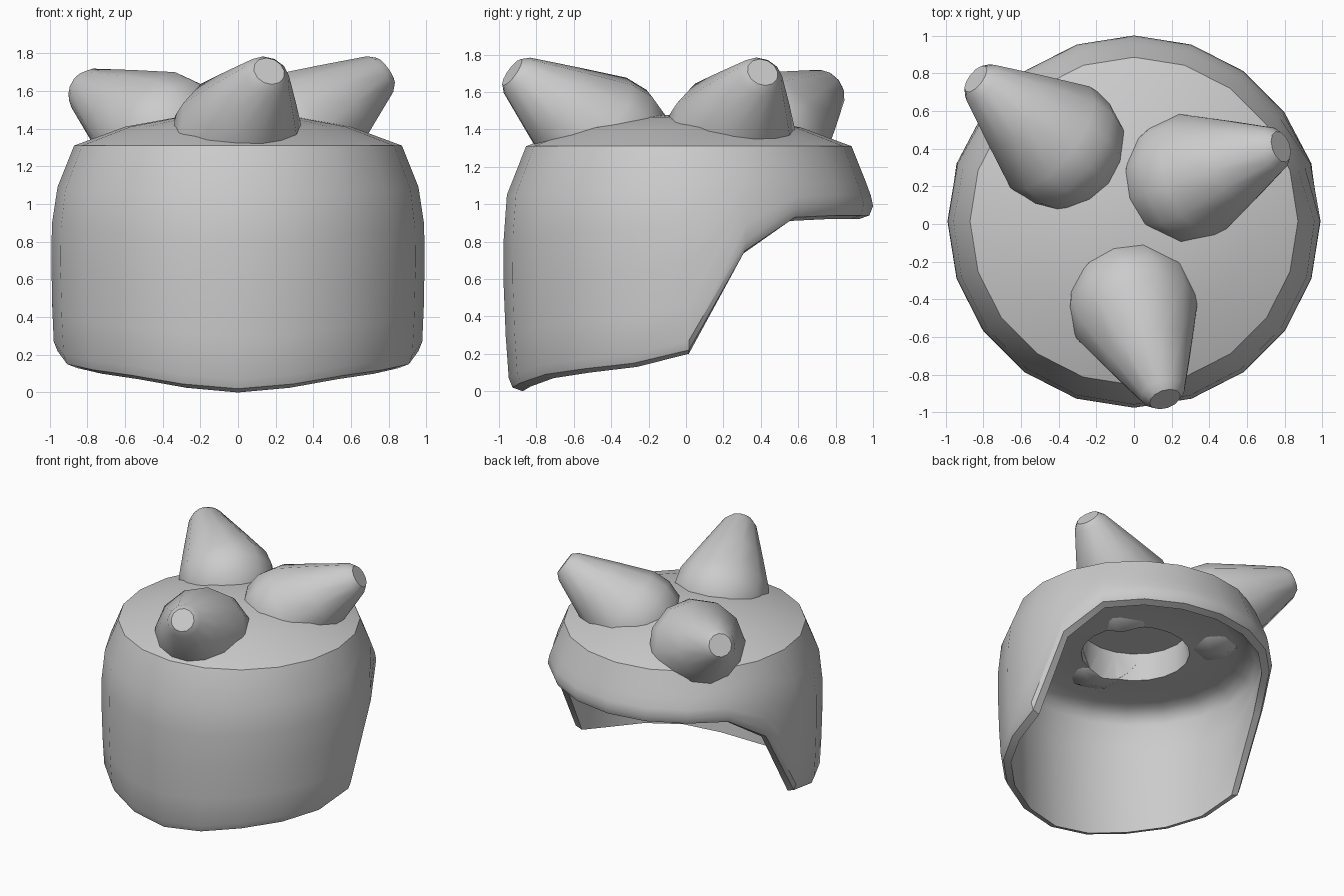
import bpy, bmesh, math
from mathutils import Vector

if "Cube" in bpy.data.objects:
    bpy.data.objects.remove(bpy.data.objects["Cube"])

N = 20      # sides of the helmet
CY = 0.015  # helmet axis offset in y


def finish(bm, name):
    bmesh.ops.remove_doubles(bm, verts=bm.verts, dist=1e-4)
    bmesh.ops.recalc_face_normals(bm, faces=bm.faces)
    me = bpy.data.meshes.new(name)
    bm.to_mesh(me)
    bm.free()
    ob = bpy.data.objects.new(name, me)
    bpy.context.collection.objects.link(ob)
    return ob


def smooth(ob, angle):
    bpy.ops.object.select_all(action='DESELECT')
    ob.select_set(True)
    bpy.context.view_layer.objects.active = ob
    bpy.ops.object.shade_smooth_by_angle(angle=math.radians(angle))


def bridge(bm, rings):
    for a, b in zip(rings, rings[1:]):
        n = len(a)
        for i in range(n):
            j = (i + 1) % n
            bm.faces.new((a[i], a[j], b[j], b[i]))


def wall_radius(z):
    pts = [(-0.1, 0.94), (0.06, 0.962), (0.25, 0.977), (0.55, 0.99), (0.8, 0.99),
           (1.0, 0.985), (1.06, 0.97), (1.31, 0.87)]
    for (z0, r0), (z1, r1) in zip(pts, pts[1:]):
        if z <= z1:
            return r0 + (r1 - r0) * (z - z0) / (z1 - z0)
    return pts[-1][1]


# Helmet shell: crown, outer wall, rim, inner wall and recessed ceiling in one loop
low_half = [0.92, 0.92, 0.92, 0.91, 0.73, 0.20, 0.13, 0.10, 0.07, 0.025, 0.0]
bm = bmesh.new()
columns = []
for k in range(N):
    low = low_half[min(k, N - k)]
    edge = low + 0.07
    col = [(0.3, 1.465), (0.6, 1.41)]
    for t in (0, 0.21, 0.4, 0.6, 0.82, 1):
        z = 1.31 + (edge - 1.31) * t
        col.append((wall_radius(z), z))
    r = wall_radius(edge)
    col += [(r - 0.02, low + 0.02), (r - 0.075, low)]
    for t in (0.35, 0.75):
        z = low + (0.95 - low) * t
        col.append((wall_radius(z) - 0.075, z))
    col += [(0.895, 0.955), (0.865, 1.01), (0.81, 1.045), (0.73, 1.06), (0.39, 1.04), (0.39, 1.26)]
    a = 2 * math.pi * k / N
    columns.append([bm.verts.new((r * math.sin(a), r * math.cos(a) + CY, z)) for r, z in col])
rings = [list(ring) for ring in zip(*columns)]
bridge(bm, rings)
apex = bm.verts.new((0, CY, 1.485))
for i in range(N):
    bm.faces.new((apex, rings[0][i], rings[0][(i + 1) % N]))
bm.faces.new(rings[-1])
smooth(finish(bm, "helmet_shell"), 35)

# Cutter that clears the ceiling recess of horn roots
bm = bmesh.new()
rings = [[bm.verts.new((0.388 * math.sin(2 * math.pi * i / N),
                        0.388 * math.cos(2 * math.pi * i / N) + CY, z)) for i in range(N)]
         for z in (0.7, 1.262)]
bridge(bm, rings)
bm.faces.new(rings[0])
bm.faces.new(rings[1])
cutter = finish(bm, "recess_cutter")
cutter.hide_render = True
cutter.hide_set(True)

# Horns: blunt tapered cones with a rounded root sunk into the crown
profile = [(0.0, 0.085), (0.04, 0.122), (0.30, 0.235), (0.55, 0.34), (0.68, 0.35),
           (0.80, 0.31), (0.91, 0.21), (0.97, 0.09)]


def horn(name, tip, root, sides=12):
    tip, root = Vector(tip), Vector(root)
    axis = (root - tip).normalized()
    u = axis.cross(Vector((0, 0, 1))).normalized()
    v = axis.cross(u)
    bm = bmesh.new()
    rings = []
    for s, r in profile:
        rings.append([bm.verts.new(tip + axis * s + r * (u * math.cos(2 * math.pi * i / sides)
                                                         + v * math.sin(2 * math.pi * i / sides)))
                      for i in range(sides)])
    bridge(bm, rings)
    bm.faces.new(rings[0])
    bm.faces.new(rings[-1])
    ob = finish(bm, name)
    cut = ob.modifiers.new("recess", 'BOOLEAN')
    cut.operation = 'DIFFERENCE'
    cut.solver = 'EXACT'
    cut.object = cutter
    bpy.context.view_layer.objects.active = ob
    bpy.ops.object.modifier_apply(modifier=cut.name)
    smooth(ob, 35)


horn("horn_front", (0.165, -0.93, 1.705), (-0.005, -0.43, 1.345))
horn("horn_right", (0.78, 0.41, 1.705), (0.27, 0.235, 1.345))
horn("horn_left", (-0.84, 0.77, 1.625), (-0.31, 0.355, 1.31))
